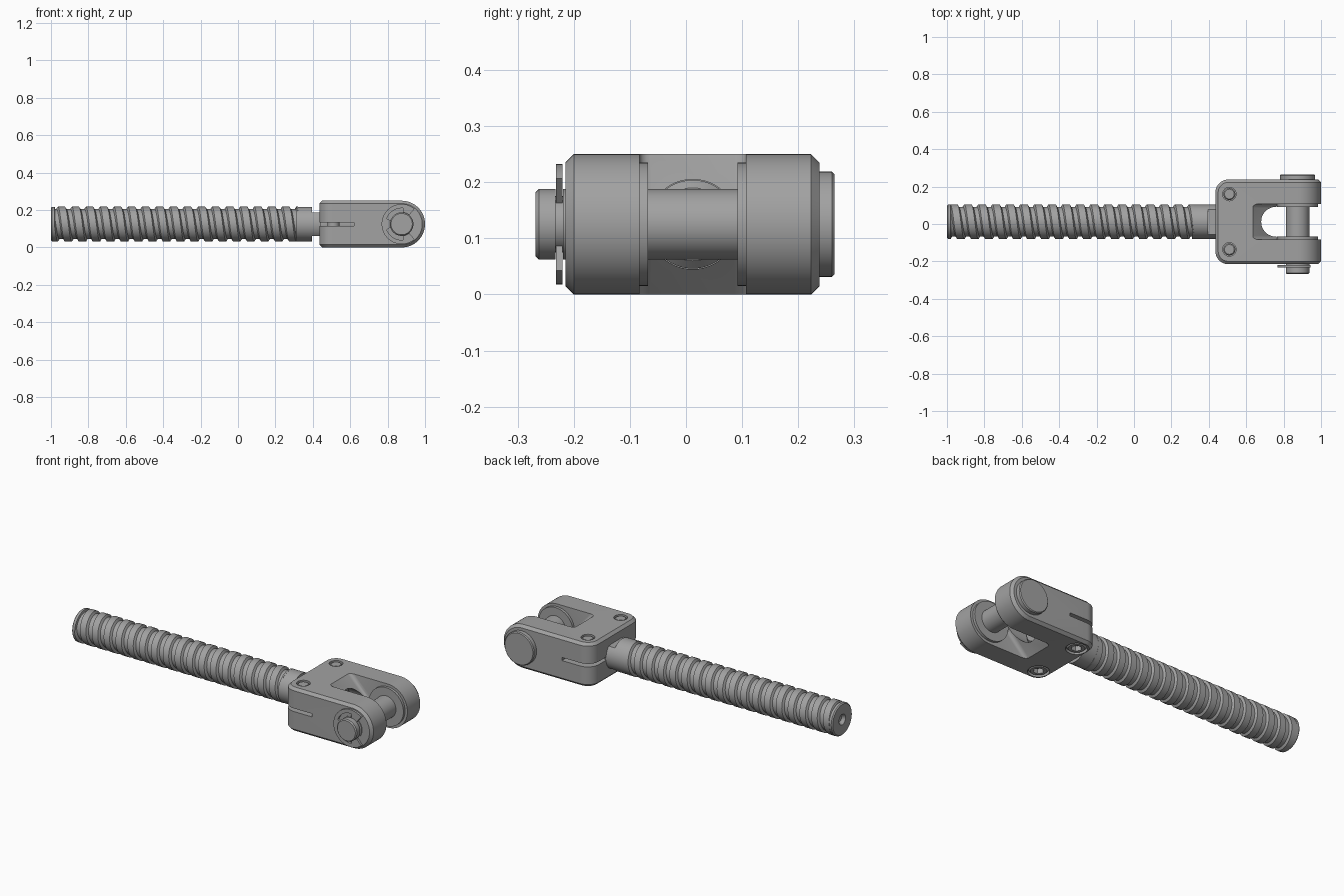
import bpy, bmesh, math
from mathutils import Matrix, Vector

if "Cube" in bpy.data.objects:
    bpy.data.objects.remove(bpy.data.objects["Cube"])

steel = bpy.data.materials.new("steel_grey")
steel.use_nodes = True
GREY = (0.36, 0.36, 0.36, 1)
steel.diffuse_color = GREY
steel.node_tree.nodes["Principled BSDF"].inputs["Base Color"].default_value = GREY

CY, CZ = 0.012, 0.125          # screw axis
PIN_X = 0.875                  # cross pin position
AXES = {"x": Matrix.Rotation(math.pi / 2, 4, "Y"),
        "y": Matrix.Rotation(-math.pi / 2, 4, "X"),
        "z": Matrix.Identity(4)}


def finish(bm, name):
    bmesh.ops.recalc_face_normals(bm, faces=bm.faces)
    mesh = bpy.data.meshes.new(name)
    bm.to_mesh(mesh)
    bm.free()
    mesh.materials.append(steel)
    ob = bpy.data.objects.new(name, mesh)
    bpy.context.collection.objects.link(ob)
    return ob


def revolve(name, axis, profile, centre, segs=48):
    """Turned part from (distance along axis, radius) pairs."""
    bm = bmesh.new()
    rings = [[bm.verts.new((r * math.cos(a), r * math.sin(a), t))
              for a in (2 * math.pi * i / segs for i in range(segs))]
             for t, r in profile]
    for a, b in zip(rings, rings[1:]):
        for i in range(segs):
            j = (i + 1) % segs
            bm.faces.new((a[i], a[j], b[j], b[i]))
    bm.faces.new(rings[0])
    bm.faces.new(rings[-1])
    bm.transform(Matrix.Translation(centre) @ AXES[axis])
    return finish(bm, name)


def extrude_xz(points, y0, y1):
    bm = bmesh.new()
    face = bm.faces.new([bm.verts.new((x, y0, z)) for x, z in points])
    new = bmesh.ops.extrude_face_region(bm, geom=[face])["geom"]
    bmesh.ops.translate(bm, vec=(0, y1 - y0, 0),
                        verts=[v for v in new if isinstance(v, bmesh.types.BMVert)])
    bmesh.ops.recalc_face_normals(bm, faces=bm.faces)
    return bm


def box(name, lo, hi):
    bm = extrude_xz([(lo[0], lo[2]), (hi[0], lo[2]), (hi[0], hi[2]), (lo[0], hi[2])], lo[1], hi[1])
    return finish(bm, name)


def cut(target, cutters):
    for c in cutters:
        mod = target.modifiers.new("cut", "BOOLEAN")
        mod.operation, mod.solver, mod.object = "DIFFERENCE", "EXACT", c
        bpy.context.view_layer.objects.active = target
        bpy.ops.object.modifier_apply(modifier=mod.name)
        bpy.data.objects.remove(c)


def bevel(bm, edges, width, segs):
    bmesh.ops.bevel(bm, geom=edges, offset=width, offset_type="OFFSET",
                    segments=segs, profile=0.5, affect="EDGES")


# Clevis body: rounded nose, rounded rear corners, chamfered rim
arc = [math.radians(-90 + 180 * i / 32) for i in range(33)]
nose = [(PIN_X + 0.125 * math.cos(a), CZ + 0.125 * math.sin(a)) for a in arc]
bm = extrude_xz([(0.435, 0.25), (0.435, 0)] + nose, -0.215, 0.238)
bevel(bm, [e for e in bm.edges if all(v.co.x < 0.44 for v in e.verts)
           and abs(e.verts[0].co.z - e.verts[1].co.z) > 0.1], 0.07, 10)
bevel(bm, [e for e in bm.edges if e.calc_face_angle(0) > 1], 0.015, 1)
clevis = finish(bm, "clevis_body")

# Fork opening with a ridge-shaped floor
bm = extrude_xz([(0.605, 0.28), (0.76, CZ), (0.605, -0.03), (1.1, -0.03), (1.1, 0.28)], -0.083, 0.107)
bevel(bm, [e for e in bm.edges if abs(e.verts[0].co.y - e.verts[1].co.y) < 0.001
           and abs(e.verts[0].co.z - e.verts[1].co.z) > 0.1
           and max(v.co.x for v in e.verts) < 1], 0.02, 4)
BOLTS = [(0.51, CY + 0.148), (0.51, CY - 0.148)]
cutters = [finish(bm, "fork_cutter"),
           revolve("bore_cutter", "x", [(0.4, 0.08), (0.9, 0.08)], (0, CY, CZ)),
           box("slit_cutter", (0.4, -0.3, CZ - 0.009), (0.62, 0.3, CZ + 0.009))]
for x, y in BOLTS:
    cutters.append(revolve("bolt_cutter", "z", [(-0.1, 0.056), (0.05, 0.056), (0.05, 0.036), (0.3, 0.036)],
                           (x, y, 0), 32))
cut(clevis, cutters)

# Clamp bolts with hexagon sockets underneath
for i, (x, y) in enumerate(BOLTS):
    bolt = revolve("clamp_bolt_%d" % (i + 1), "z",
                   [(0.002, 0.042), (0.012, 0.052), (0.05, 0.052), (0.05, 0.032), (0.24, 0.032), (0.246, 0.026)],
                   (x, y, 0), 32)
    cut(bolt, [revolve("socket_cutter", "z", [(-0.1, 0.028), (0.03, 0.028)], (x, y, 0), 6)])

# Bosses on the inside of both fork arms
for name, y0, y1 in (("left_boss", 0.092, 0.11), ("right_boss", -0.086, -0.068)):
    revolve(name, "y", [(y0, 0.11), (y1, 0.11)], (PIN_X, 0, CZ))

# Cross pin with head and clip groove
revolve("cross_pin", "y",
        [(-0.268, 0.057), (-0.262, 0.063), (-0.233, 0.063), (-0.233, 0.05), (-0.219, 0.05), (-0.219, 0.063),
         (0.238, 0.063), (0.238, 0.094), (0.26, 0.094), (0.265, 0.089)], (PIN_X, 0, CZ))

# Retaining clip: open ring with three inward lugs
angles = list(range(50, 311, 5))
outer = [(a, 0.107) for a in angles]
inner = []
for a in reversed(angles):
    lug = any(abs(a - c) <= 15 for c in (65, 180, 295))
    inner.append((a, 0.05 if lug else 0.085))
ring = [(PIN_X + r * math.cos(math.radians(a)), CZ + r * math.sin(math.radians(a))) for a, r in outer + inner]
finish(extrude_xz(ring, -0.232, -0.22), "retaining_clip")

# Helical thread, trimmed flat at both ends
PITCH, START, END, SEGS = 0.075, -0.982, 0.32, 40
STEPS = [(0, 0.093), (0.5, 0.093), (0.6, 0.08), (0.9, 0.08)]
bm = bmesh.new()
turns = int((END - START) / PITCH) + 4
rows = []
for n in range(turns):
    for f, r in STEPS:
        row = []
        for s in range(SEGS + 1):
            a = 2 * math.pi * s / SEGS
            x = START + PITCH * (n - 2 + f + s / SEGS)
            row.append(bm.verts.new((x, CY + r * math.cos(a), CZ + r * math.sin(a))))
        rows.append(row)
for a, b in zip(rows, rows[1:]):
    for s in range(SEGS):
        bm.faces.new((a[s], a[s + 1], b[s + 1], b[s]))
bmesh.ops.remove_doubles(bm, verts=bm.verts, dist=0.0001)
for x, side in ((START, -1), (END, 1)):
    bmesh.ops.bisect_plane(bm, geom=bm.verts[:] + bm.edges[:] + bm.faces[:], dist=0.00001,
                           plane_co=(x, 0, 0), plane_no=(side, 0, 0), clear_outer=True)
bmesh.ops.holes_fill(bm, edges=[e for e in bm.edges if e.is_boundary])
finish(bm, "screw_thread")

# Screw end collar with centre hole, plain shank and clamped end
revolve("screw_end", "x", [(-0.97, 0.01), (-1, 0.03), (-1, 0.086), (-0.994, 0.092), (-0.98, 0.092), (-0.975, 0.07)],
        (0, CY, CZ))
shank = revolve("screw_shank", "x", [(0.31, 0.092), (0.44, 0.092), (0.44, 0.079), (0.645, 0.079), (0.66, 0.065)],
                (0, CY, CZ))
cut(shank, [box("flat_cutter", (0.395, -0.2, z), (0.439, 0.2, z + 0.1)) for z in (CZ + 0.063, CZ - 0.163)])

# Smooth shading with crisp edges
bpy.ops.object.select_all(action="DESELECT")
for ob in bpy.context.collection.objects:
    if ob.type == "MESH":
        ob.select_set(True)
        bpy.context.view_layer.objects.active = ob
bpy.ops.object.shade_smooth_by_angle(angle=math.radians(30))
